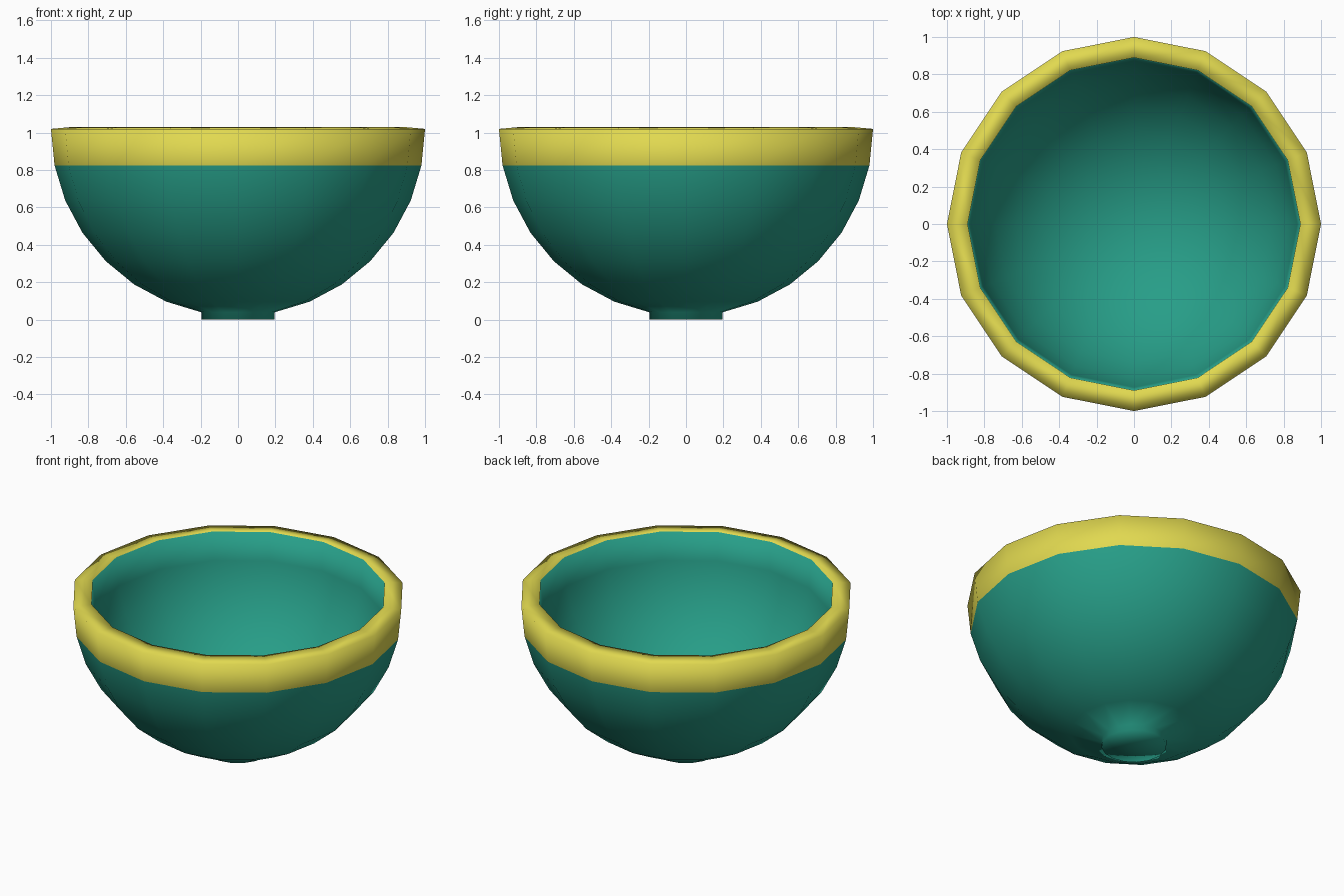
import bpy, bmesh, math

if "Cube" in bpy.data.objects:
    bpy.data.objects.remove(bpy.data.objects["Cube"])

SIDES = 16                      # low-poly lathe, smooth shaded
STEP = math.radians(11.25)      # latitude step of the half sphere
CENTRE = 1.02                   # height of the sphere centre
INNER = 0.89                    # inner radius


def material(name, rgb):
    m = bpy.data.materials.new(name)
    m.diffuse_color = (*rgb, 1.0)
    m.use_nodes = True
    m.node_tree.nodes["Principled BSDF"].inputs["Base Color"].default_value = m.diffuse_color
    return m


def arc(radius, i):
    return (radius * math.cos(i * STEP), CENTRE - radius * math.sin(i * STEP))


# Profile (radius, height): foot, outer wall, rim, inner wall
profile = [(0, 0), (0.195, 0)]
profile += [arc(1.0, i) for i in range(7, -1, -1)]
profile += [(INNER, CENTRE + 0.01)]
profile += [arc(INNER, i) for i in range(1, 8)] + [(0, CENTRE - INNER)]
top = 9                         # profile index of the outer rim edge

# Lathe the profile into rings
bm = bmesh.new()
rings = []
for r, z in profile:
    n = SIDES if r > 0 else 1
    rings.append([bm.verts.new((r * math.cos(2 * math.pi * k / SIDES),
                                r * math.sin(2 * math.pi * k / SIDES), z))
                  for k in range(n)])

for i in range(len(rings) - 1):
    a, b = rings[i], rings[i + 1]
    for k in range(SIDES):
        j = (k + 1) % SIDES
        if len(a) == 1:
            f = bm.faces.new((a[0], b[j], b[k]))
        elif len(b) == 1:
            f = bm.faces.new((a[k], a[j], b[0]))
        else:
            f = bm.faces.new((a[k], a[j], b[j], b[k]))
        f.smooth = True
        # Yellow on the top outer band and the rim only
        f.material_index = 1 if i in (top - 1, top) else 0
bmesh.ops.recalc_face_normals(bm, faces=bm.faces)

mesh = bpy.data.meshes.new("bowl")
bm.to_mesh(mesh)
bm.free()
mesh.materials.append(material("teal_glaze", (0.02, 0.34, 0.245)))
mesh.materials.append(material("yellow_rim", (0.75, 0.69, 0.08)))
bowl = bpy.data.objects.new("bowl", mesh)
bpy.context.collection.objects.link(bowl)
